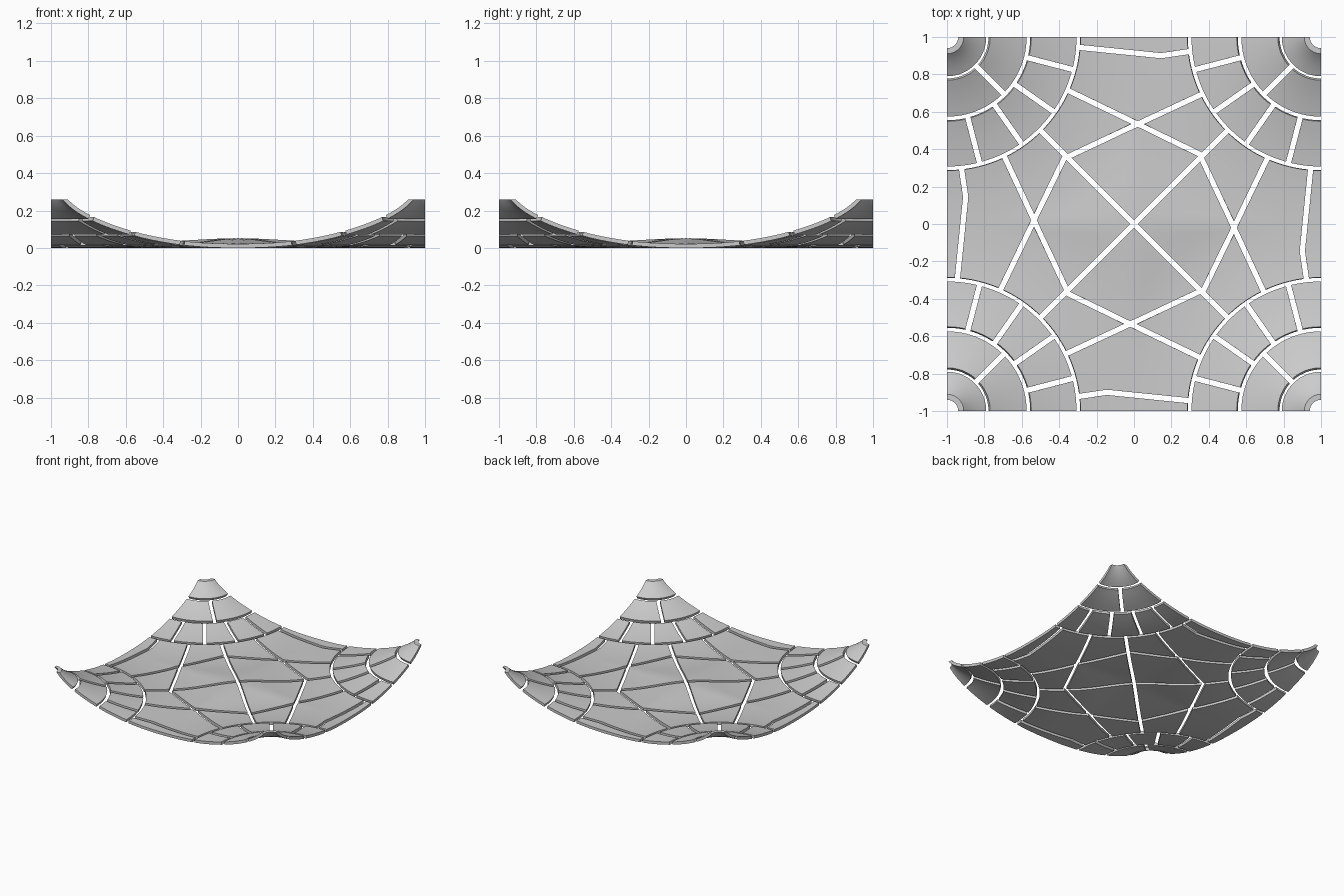
import bpy, bmesh, math
from mathutils import Vector

cube = bpy.data.objects.get("Cube")
if cube:
    bpy.data.objects.remove(cube, do_unlink=True)

THICK = 0.022
TOP = 0.26
GAP = 0.028
CORNERS = [(sx, sy) for sx in (-1, 1) for sy in (-1, 1)]

stone = bpy.data.materials.new("pale grey stone")
stone.use_nodes = True
GREY = (0.6, 0.6, 0.6, 1)
stone.diffuse_color = GREY
stone.node_tree.nodes["Principled BSDF"].inputs["Base Color"].default_value = GREY


def height(r):
    """Underside height at distance r from the nearest corner."""
    if r < 1:
        return 0.25 * (1 - r) ** 2.3 + 0.1 * math.exp(-r / 0.07)
    t = min((r - 1) / 0.414, 1)
    return 0.03 * t * t * (3 - 2 * t)


def surface(x, y):
    """Underside point and upward normal of the vault."""
    sx, sy = math.copysign(1, x), math.copysign(1, y)
    d = Vector((x - sx, y - sy, 0))
    r = d.length
    slope = (height(r + 0.002) - height(r - 0.002)) / 0.004
    n = d * (-slope / r)
    if abs(x) < 1e-4:
        n.x = 0
    if abs(y) < 1e-4:
        n.y = 0
    n.z = 1
    return Vector((x, y, height(r))), n.normalized()


def patch(bm, corner, inner, outer, a0, a1, nr, na):
    """Flat polar grid around a corner; edges are functions of angle or radius."""
    rows = []
    for j in range(na + 1):
        row = []
        for i in range(nr + 1):
            mid = a0(inner) + (a1(inner) - a0(inner)) * j / na
            r = inner + (outer(mid) - inner) * i / nr
            a = a0(r) + (a1(r) - a0(r)) * j / na
            row.append(bm.verts.new((corner[0] * (1 - r * math.cos(a)),
                                     corner[1] * (1 - r * math.sin(a)), 0)))
        rows.append(row)
    for p, q in zip(rows, rows[1:]):
        for i in range(nr):
            bm.faces.new((p[i], p[i + 1], q[i + 1], q[i]))


def finish(name, bm, trim=False):
    """Bend the flat panels onto the vault and give them thickness."""
    bm.normal_update()
    for f in bm.faces:
        if f.normal.z < 0:
            f.normal_flip()
    low = list(bm.verts)
    ret = bmesh.ops.extrude_face_region(bm, geom=list(bm.faces), use_keep_orig=True)
    upper = [g for g in ret["geom"] if isinstance(g, bmesh.types.BMVert)]
    for v in upper:
        p, n = surface(v.co.x, v.co.y)
        v.co = p + n * THICK
    for v in low:
        v.co = surface(v.co.x, v.co.y)[0]
    if trim:
        cut = bmesh.ops.bisect_plane(bm, geom=bm.verts[:] + bm.edges[:] + bm.faces[:],
                                     plane_co=(0, 0, TOP), plane_no=(0, 0, 1), clear_outer=True)
        rim = [g for g in cut["geom_cut"] if isinstance(g, bmesh.types.BMEdge)]
        bmesh.ops.edgeloop_fill(bm, edges=rim)
    bmesh.ops.recalc_face_normals(bm, faces=bm.faces[:])
    mesh = bpy.data.meshes.new(name)
    bm.to_mesh(mesh)
    bm.free()
    mesh.materials.append(stone)
    ob = bpy.data.objects.new(name, mesh)
    bpy.context.collection.objects.link(ob)
    bpy.ops.object.select_all(action="DESELECT")
    ob.select_set(True)
    bpy.context.view_layer.objects.active = ob
    bpy.ops.object.shade_smooth_by_angle(angle=math.radians(30))


def ring(name, corner, inner, outer, joints, na, nr=5, trim=False):
    """Ring of panels around a corner, split by radial joints."""
    def side(deg, sign):
        if deg in (0, 90):
            return lambda r: math.radians(deg)
        return lambda r: math.radians(deg) + sign * math.asin(GAP / 2 / r)
    bm = bmesh.new()
    stops = [0] + joints + [90]
    for a, b in zip(stops, stops[1:]):
        patch(bm, corner, inner, lambda _: outer, side(a, 1), side(b, -1), nr, na)
    finish(name, bm, trim)


def cut_gap(bm, a, b):
    """Remove a straight strip between two plan points."""
    along = (b - a).normalized()
    a, b = a - along * 0.002, b + along * 0.002
    across = Vector((-along.y, along.x, 0))
    length = (b - a).length
    planes = [(a + across * GAP / 2, across), (a - across * GAP / 2, across),
              (a, along), (b, along)]

    def near(f, reach):
        d = f.calc_center_median() - a
        return -reach < d.dot(along) < length + reach and abs(d.dot(across)) < GAP / 2 + reach
    for co, no in planes:
        faces = [f for f in bm.faces if near(f, 0.12)]
        geom = set(faces)
        for f in faces:
            geom.update(f.edges)
            geom.update(f.verts)
        bmesh.ops.bisect_plane(bm, geom=list(geom), dist=1e-5, plane_co=co, plane_no=no)
    bmesh.ops.delete(bm, geom=[f for f in bm.faces if near(f, 0)], context="FACES")


# Corner caps and the two rings of panels around each corner
for c in CORNERS:
    where = ("back" if c[1] > 0 else "front") + ("_left" if c[0] > 0 else "_right")
    ring("corner_cap_" + where, c, 0.03, 0.2, [], 24, 9, True)
    ring("inner_ring_" + where, c, 0.222, 0.42, [45], 12)
    ring("outer_ring_" + where, c, 0.445, 0.69, [14.5, 35, 55, 75.5], 6)

# Central field
field = bmesh.new()
for c in CORNERS:
    patch(field, c, 0.712, lambda a: 1 / max(math.cos(a), math.sin(a)),
          lambda r: 0, lambda r: math.pi / 2, 9, 32)
bmesh.ops.remove_doubles(field, verts=field.verts[:], dist=1e-4)

# Joints of one side, repeated around the four sides
JOINTS = [((0, 0), (0.53, 0.53)),
          ((-0.38, 0.727), (0.37, 0.365)),
          ((0.41, 0.716), (-0.36, 0.357)),
          ((-0.33, 0.948), (0.145, 0.9)),
          ((0.145, 0.9), (0.33, 0.927))]
for turn in range(4):
    for p, q in JOINTS:
        for _ in range(turn):
            p, q = (-p[1], p[0]), (-q[1], q[0])
        cut_gap(field, Vector((*p, 0)), Vector((*q, 0)))
bmesh.ops.remove_doubles(field, verts=field.verts[:], dist=1e-4)
finish("central_panels", field)
